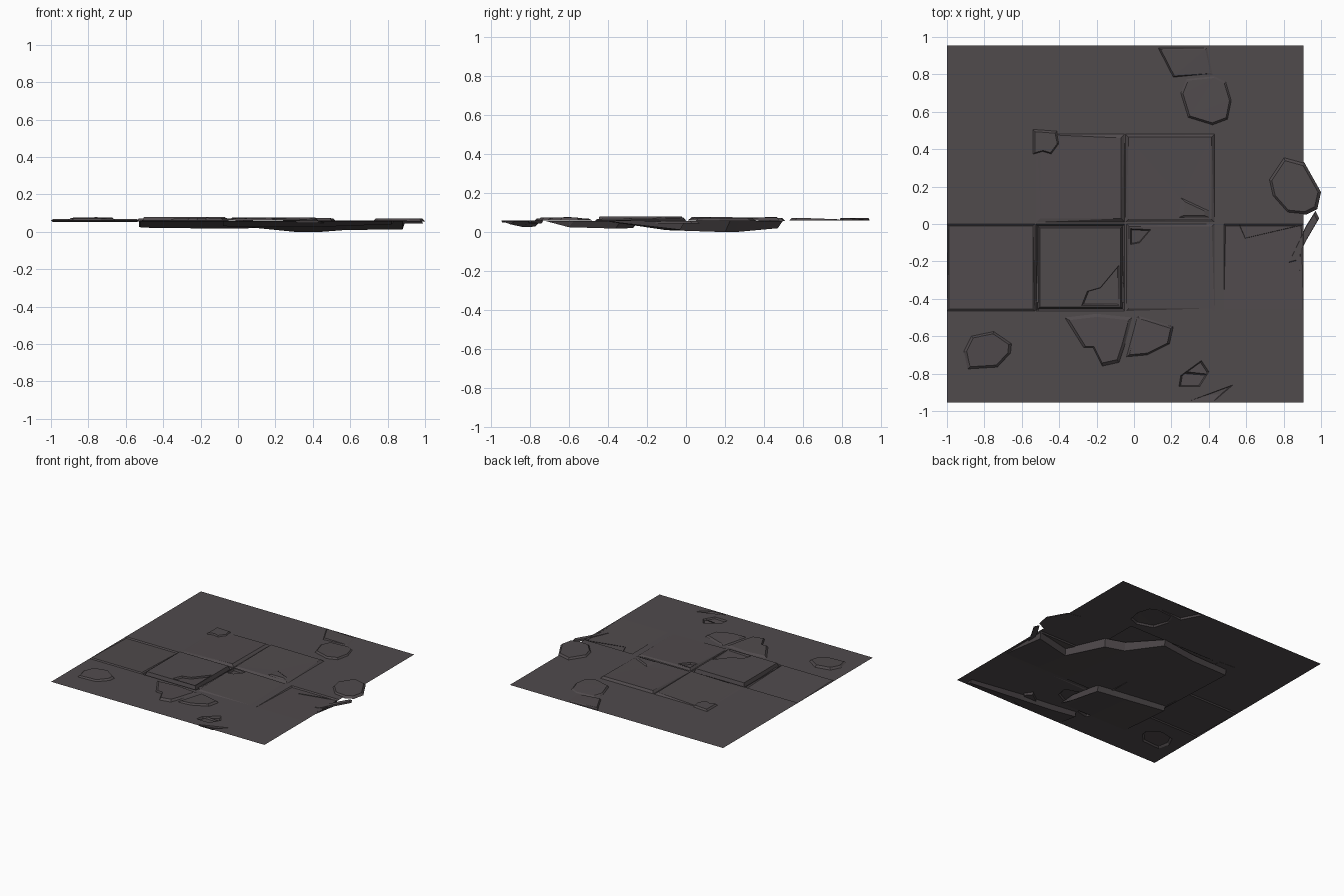
import bpy, bmesh
from mathutils import Vector
from mathutils.geometry import delaunay_2d_cdt

if "Cube" in bpy.data.objects:
    bpy.data.objects.remove(bpy.data.objects["Cube"])

BASE = 0.06
mat = bpy.data.materials.new("dark stone")
mat.diffuse_color = (0.080, 0.069, 0.073, 1)
mat.use_nodes = True
mat.node_tree.nodes["Principled BSDF"].inputs["Base Color"].default_value = mat.diffuse_color

pts, zs, edges = [], [], []


def loop(points, heights):
    """Add a closed outline to the floor triangulation."""
    s = len(pts)
    n = len(points)
    for p, z in zip(points, heights):
        pts.append(Vector(p[:2]))
        zs.append(z)
    edges.extend((s + i, s + (i + 1) % n) for i in range(n))


def rect(x0, x1, y0, y1, d=0.0):
    return [(x0 + d, y0 + d), (x1 - d, y0 + d), (x1 - d, y1 - d), (x0 + d, y1 - d)]


def tile(x0, x1, y0, y1, z, inset=0.018, groove=None):
    """Tilted paving slab: z = heights at front-left, front-right, back-left."""
    loop(rect(x0, x1, y0, y1), [BASE] * 4)
    if groove is not None:
        loop(rect(x0, x1, y0, y1, inset * 0.5), [groove] * 4)
    a, b, c = z
    loop(rect(x0, x1, y0, y1, inset), [a, b, b + c - a, c])

    def plane(p):
        return a + (b - a) * (p[0] - x0) / (x1 - x0) + (c - a) * (p[1] - y0) / (y1 - y0)
    return plane


def centre(points):
    return [sum(p[i] for p in points) / len(points) for i in (0, 1)]


def shrink(points, k):
    cx, cy = centre(points)
    return [(cx + (x - cx) * k, cy + (y - cy) * k) for x, y in points]


def chip(points, height, fade=(0, 0), plane=lambda p: BASE, k=0.88):
    """Broken patch: outline at floor level, shifted core, fading one way."""
    cx, cy = centre(points)
    loop(points, [plane(p) for p in points])
    inner = shrink(points, k)
    hs = []
    for p in inner:
        t = 1 - (p[0] - cx) * fade[0] - (p[1] - cy) * fade[1]
        hs.append(plane(p) + height * max(0.0, min(1.3, t)))
    loop(inner, hs)


# outer border of the floor
loop(rect(-1, 0.905, -0.955, 0.955), [BASE] * 4)

# loosened slabs
tile(-0.52, -0.05, 0.01, 0.48, (0.064, 0.078, 0.060), 0.02)
tile(-0.045, 0.43, 0.01, 0.48, (0.070, 0.068, 0.077), 0.016)
left_slab = tile(-0.525, -0.05, -0.465, 0.0, (0.08, 0.08, 0.08), 0.022, 0.045)
right_slab = tile(-0.04, 0.43, -0.465, 0.0, (0.068, 0.06, 0.076), 0.014)
tile(0.48, 0.905, -0.465, 0.0, (0.06, 0.06, 0.052), 0.01)
tile(-1, -0.53, -0.465, 0.0, (0.067, 0.067, 0.052), 0.01)

# chipped and cracked patches
chip([(0.25, 0.70), (0.29, 0.57), (0.42, 0.53), (0.5, 0.56), (0.52, 0.66), (0.49, 0.76),
      (0.43, 0.79), (0.28, 0.775)], 0.01, (0, 4), k=0.92)
chip([(0.13, 0.94), (0.21, 0.785), (0.42, 0.80), (0.39, 0.94)], 0.01, (6, 0), k=0.92)
chip([(-0.91, -0.68), (-0.89, -0.775), (-0.73, -0.765), (-0.66, -0.69), (-0.655, -0.64),
      (-0.75, -0.575), (-0.87, -0.6)], 0.014, (0, -3))
chip([(-0.37, -0.5), (-0.27, -0.66), (-0.22, -0.66), (-0.17, -0.76), (-0.08, -0.74),
      (-0.05, -0.65), (-0.01, -0.5), (-0.2, -0.48)], 0.012, (0, 2))
chip([(-0.04, -0.71), (0.07, -0.70), (0.19, -0.64), (0.21, -0.55), (0.02, -0.49)],
     0.012, (-3, 2))
chip([(0.24, -0.87), (0.35, -0.87), (0.40, -0.79), (0.36, -0.73), (0.25, -0.81)],
     -0.014, (3, -4))
chip([(0.3, -0.945), (0.43, -0.945), (0.53, -0.86)], -0.012, k=0.85)
chip([(-0.28, -0.435), (-0.08, -0.435), (-0.08, -0.22), (-0.18, -0.34), (-0.25, -0.36)],
     -0.012, (3, -3), left_slab, 0.9)
chip([(-0.02, -0.11), (0.03, -0.10), (0.09, -0.03), (-0.02, -0.025)], -0.015,
     plane=right_slab, k=0.85)
chip([(0.24, 0.035), (0.40, 0.035), (0.40, 0.07), (0.25, 0.14)], 0.008,
     plane=lambda p: 0.069, k=0.7)

# triangulate the whole floor as one sheet
verts, _, faces, orig, _, _ = delaunay_2d_cdt(pts, edges, [], 0, 1e-5)
bm = bmesh.new()
bv = [bm.verts.new((v.x, v.y, zs[o[0]] if o else BASE)) for v, o in zip(verts, orig)]
for f in faces:
    bm.faces.new([bv[i] for i in f])


def finish(bm, name):
    me = bpy.data.meshes.new(name)
    bm.to_mesh(me)
    bm.free()
    me.materials.append(mat)
    ob = bpy.data.objects.new(name, me)
    bpy.context.collection.objects.link(ob)


finish(bm, "paved_floor")


def stone(name, points, z0, z1, k=0.88):
    """Loose flat stone with bevelled sides."""
    bm = bmesh.new()
    lo = [bm.verts.new((x, y, z0)) for x, y in points]
    hi = [bm.verts.new((x, y, z1)) for x, y in shrink(points, k)]
    n = len(lo)
    bm.faces.new(hi)
    bm.faces.new(lo[::-1])
    for i in range(n):
        j = (i + 1) % n
        bm.faces.new((lo[i], lo[j], hi[j], hi[i]))
    bmesh.ops.recalc_face_normals(bm, faces=bm.faces)
    finish(bm, name)


# loose stones on and over the edge
stone("edge_stone", [(0.72, 0.24), (0.74, 0.15), (0.82, 0.06), (0.92, 0.05), (0.98, 0.08),
                     (1.0, 0.17), (0.91, 0.33), (0.8, 0.36)], 0.056, 0.072)
stone("edge_shard", [(0.82, -0.22), (0.86, -0.21), (0.92, -0.09), (0.99, 0.03),
                     (0.97, 0.07), (0.92, -0.01)], 0.045, 0.058)
stone("corner_stone", [(-0.545, 0.37), (-0.49, 0.385), (-0.44, 0.37), (-0.395, 0.43),
                       (-0.41, 0.5), (-0.545, 0.51)], 0.056, 0.072, 0.8)


def sunken_slab(name, back, front_y):
    """Hidden underside: slopes down from the front to a broken back wall."""
    bm = bmesh.new()
    front = [bm.verts.new((x, front_y, 0.057)) for x, y, z in back]
    low = [bm.verts.new(p) for p in back]
    top = [bm.verts.new((x + 0.015, y + 0.025, 0.056)) for x, y, z in back]
    for i in range(len(back) - 1):
        bm.faces.new((low[i], low[i + 1], front[i + 1], front[i]))
        bm.faces.new((top[i], top[i + 1], low[i + 1], low[i]))
    for i in (0, -1):
        bm.faces.new((front[i], low[i], top[i]))
    finish(bm, name)


# broken slabs sloping under the floor
sunken_slab("under_slab_back", [(-0.53, 0.42, 0.025), (-0.2, 0.43, 0.02), (0.1, 0.47, 0.02),
                                (0.3, 0.25, 0.0), (0.45, 0.2, 0.0), (0.58, -0.1, 0.01),
                                (0.88, -0.03, 0.012)], -0.42)
sunken_slab("under_slab_middle", [(-0.52, -0.27, 0.022), (-0.19, -0.32, 0.018),
                                  (0.05, -0.36, 0.018), (0.1, -0.6, 0.025)], -0.72)
sunken_slab("under_slab_front", [(-0.08, -0.77, 0.03), (0.13, -0.8, 0.025),
                                 (0.4, -0.83, 0.025), (0.82, -0.9, 0.04)], -0.945)
